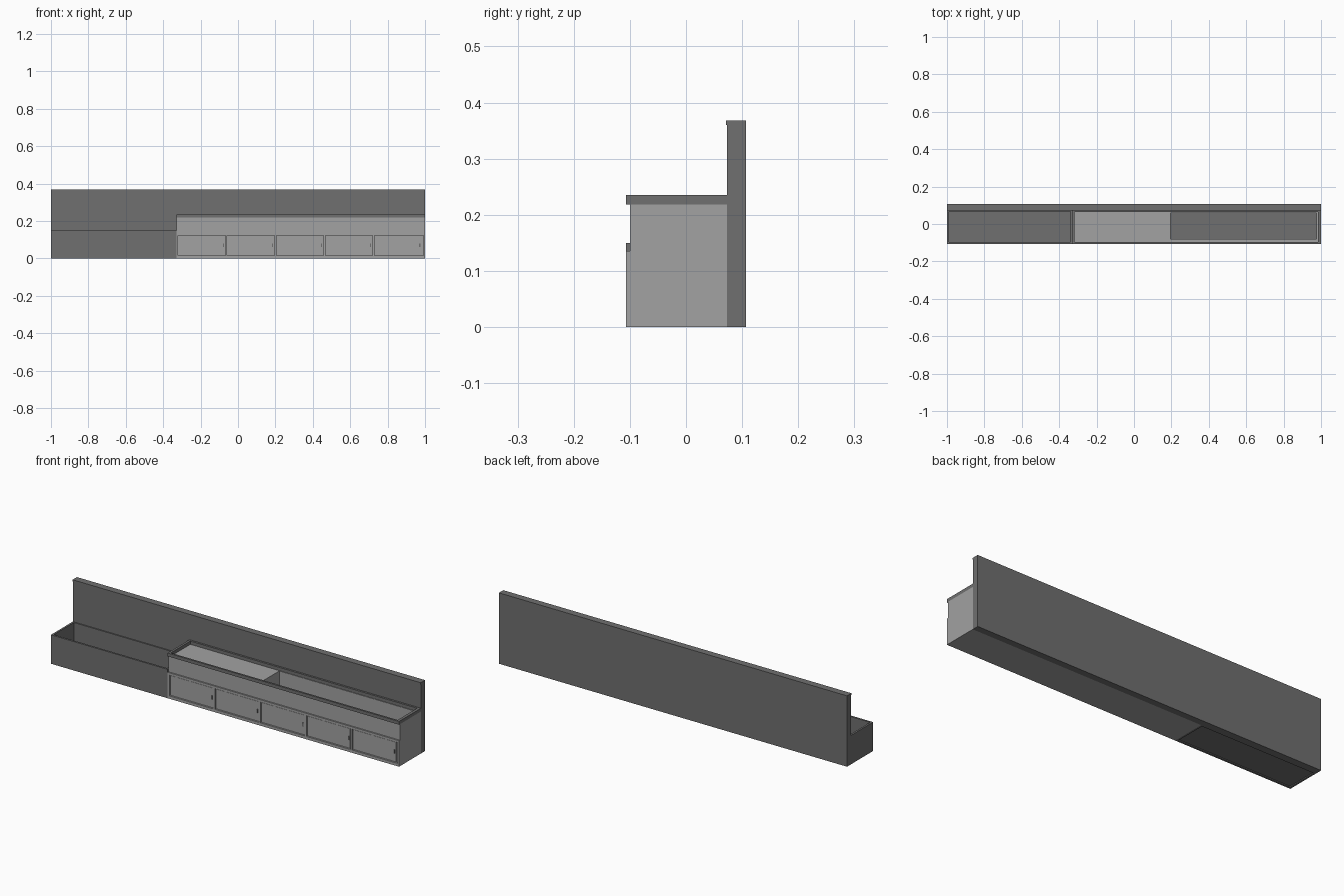
import bpy, bmesh

if "Cube" in bpy.data.objects:
    bpy.data.objects.remove(bpy.data.objects["Cube"])


def material(name, v):
    m = bpy.data.materials.new(name)
    m.diffuse_color = (v, v, v, 1)
    m.use_nodes = True
    m.node_tree.nodes["Principled BSDF"].inputs["Base Color"].default_value = m.diffuse_color
    return m


DARK = material("dark_grey", 0.16)
LIGHT = material("light_grey", 0.36)


def finish(name, bm, mat):
    bmesh.ops.recalc_face_normals(bm, faces=bm.faces)
    me = bpy.data.meshes.new(name)
    bm.to_mesh(me)
    bm.free()
    me.materials.append(mat)
    ob = bpy.data.objects.new(name, me)
    bpy.context.collection.objects.link(ob)
    return ob


def box(name, x, y, z, mat):
    bm = bmesh.new()
    bmesh.ops.create_cube(bm, size=1)
    for v in bm.verts:
        v.co = [a[0] + (c + 0.5) * (a[1] - a[0]) for a, c in zip((x, y, z), v.co)]
    return finish(name, bm, mat)


def ring(name, x, y, ix, iy, z, mat):
    """Rectangular frame: outer x/y range, inner ix/iy range, height range z."""
    bm = bmesh.new()

    def loop(a, b, h):
        return [bm.verts.new(p + (h,)) for p in
                ((a[0], b[0]), (a[1], b[0]), (a[1], b[1]), (a[0], b[1]))]

    loops = [loop(x, y, z[0]), loop(x, y, z[1]), loop(ix, iy, z[1]), loop(ix, iy, z[0])]
    for k in range(4):
        a, b = loops[k], loops[(k + 1) % 4]
        for i in range(4):
            j = (i + 1) % 4
            bm.faces.new((a[i], a[j], b[j], b[i]))
    return finish(name, bm, mat)


F, B = -0.107, 0.073      # front of the furniture, front of the wall
X0, X1 = -0.33, 1.0       # cabinet run
BAND = -0.10              # front of the recessed upper band

# Back wall with overhanging cap
box("back_wall", (-1, 1), (B, 0.107), (0, 0.36), DARK)
box("wall_cap", (-1, 1), (0.071, 0.107), (0.36, 0.368), DARK)

# Open planter trough on the left
ring("trough_walls", (-1, X0), (F, B), (-0.99, -0.34), (-0.097, 0.067), (0, 0.15), DARK)
box("trough_floor", (-0.99, -0.34), (-0.097, 0.067), (0.005, 0.012), DARK)

# Cabinet base, body and rail
box("plinth", (X0, X1), (F, B), (0, 0.015), LIGHT)
box("cabinet_body", (X0, X1), (-0.098, B), (0.015, 0.123), LIGHT)
box("cabinet_rail", (X0, X1), (F, B), (0.123, 0.135), LIGHT)
box("cabinet_end", (0.992, X1), (F, -0.098), (0.015, 0.123), LIGHT)

# Five doors with posts between them and small handles
pitch = 0.2625
for i in range(6):
    px = -0.325 + i * pitch
    if i < 5:
        box(f"post_{i}", (px - 0.005, px + 0.005), (F, -0.098), (0.015, 0.123), LIGHT)
        box(f"door_{i}", (px + 0.008, px + pitch - 0.008), (-0.098, -0.103),
            (0.019, 0.12), LIGHT)
        hx = px + pitch - 0.016
        box(f"handle_{i}", (hx - 0.003, hx + 0.003), (-0.1065, -0.103),
            (0.06, 0.08), DARK)

# Upper band with the deep well on its right part
ring("upper_band", (X0, X1), (BAND, B), (0.195, 0.975), (-0.08, 0.06), (0.135, 0.218), LIGHT)
box("well_floor", (0.195, 0.975), (-0.08, 0.06), (0.135, 0.14), DARK)

# Raised counter rim around the shallow tray
ring("counter_rim", (X0, X1), (F, B), (-0.318, 0.985), (-0.097, 0.063), (0.218, 0.235), DARK)
